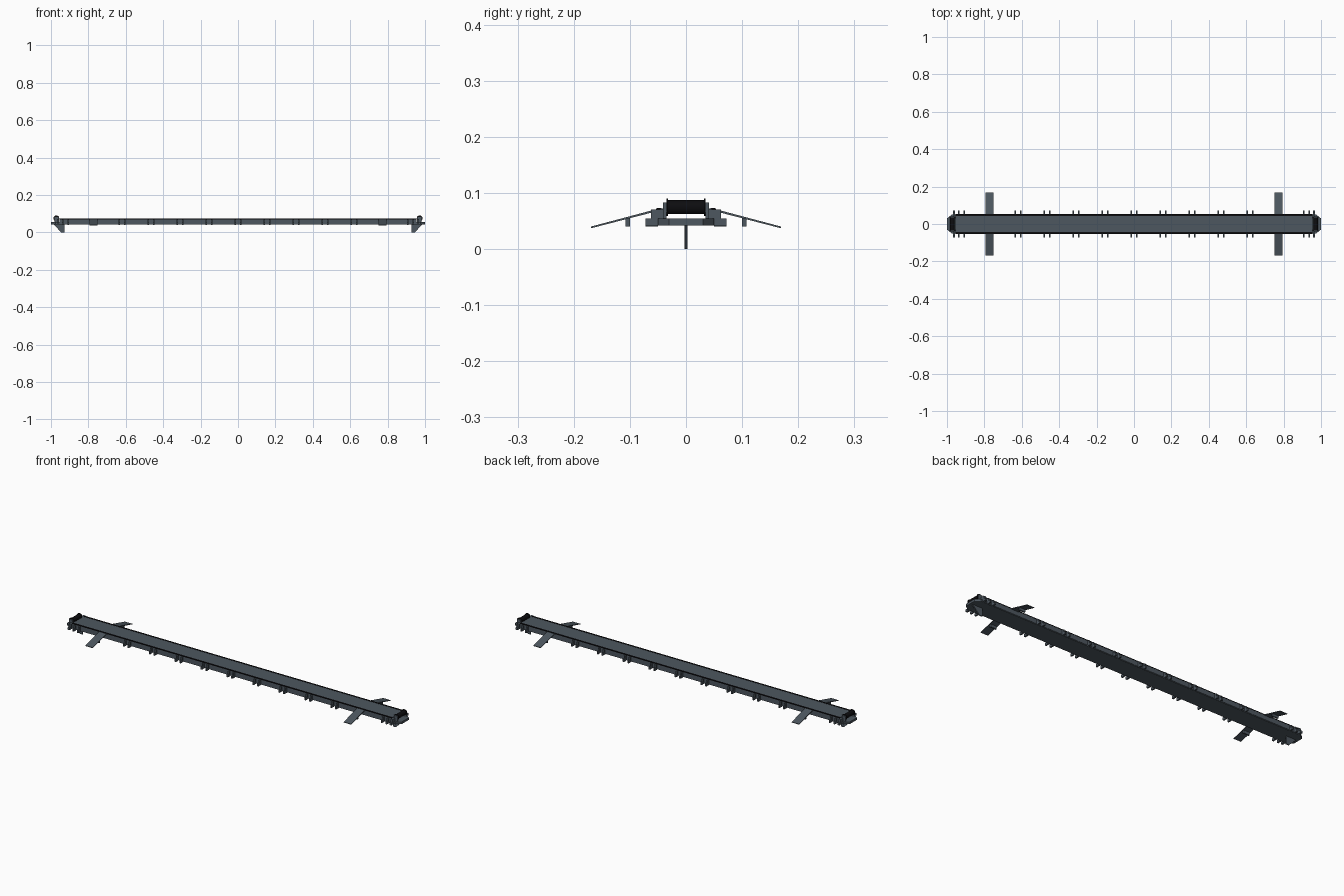
import bpy, bmesh, math
from mathutils import Matrix

cube = bpy.data.objects.get("Cube")
if cube:
    bpy.data.objects.remove(cube, do_unlink=True)


def material(name, rgb):
    m = bpy.data.materials.new(name)
    m.use_nodes = True
    color = (*rgb, 1)
    m.diffuse_color = color
    m.node_tree.nodes["Principled BSDF"].inputs["Base Color"].default_value = color
    return m


slate = material("slate metal", (0.075, 0.095, 0.115))
black = material("black rubber", (0.004, 0.004, 0.005))


def finish(name, bm, mat):
    bmesh.ops.recalc_face_normals(bm, faces=bm.faces)
    mesh = bpy.data.meshes.new(name)
    bm.to_mesh(mesh)
    bm.free()
    mesh.materials.append(mat)
    ob = bpy.data.objects.new(name, mesh)
    bpy.context.collection.objects.link(ob)
    return ob


def box(name, x, y, z, mat):
    """Box from (min, max) ranges."""
    bm = bmesh.new()
    bmesh.ops.create_cube(bm, size=1)
    for v in bm.verts:
        v.co = [r[0] if c < 0 else r[1] for c, r in zip(v.co, (x, y, z))]
    return finish(name, bm, mat)


def prism(name, profile, low, high, place, mat):
    """Extrude a 2D profile; place(a, b, depth) gives the 3D point."""
    bm = bmesh.new()
    face = bm.faces.new([bm.verts.new(place(a, b, low)) for a, b in profile])
    ext = bmesh.ops.extrude_face_region(bm, geom=[face])["geom"]
    for v, (a, b) in zip([g for g in ext if isinstance(g, bmesh.types.BMVert)], profile):
        v.co += place_vector(place, low, high)
    return finish(name, bm, mat)


def place_vector(place, low, high):
    from mathutils import Vector
    return Vector(place(0, 0, high)) - Vector(place(0, 0, low))


def cylinder(name, x, y0, y1, z, radius, mat):
    """Cylinder lying along y."""
    bm = bmesh.new()
    bmesh.ops.create_cone(bm, cap_ends=True, segments=24, radius1=radius, radius2=radius,
                          depth=y1 - y0, matrix=Matrix.Translation((x, (y0 + y1) / 2, z))
                          @ Matrix.Rotation(math.pi / 2, 4, "X"))
    ob = finish(name, bm, mat)
    for p in ob.data.polygons:
        p.use_smooth = len(p.vertices) == 4
    return ob


def span(a, b, sign):
    return sorted((a * sign, b * sign))


# Hollow beam: floor, deck and side walls
box("beam_floor", (-0.96, 0.96), (-0.05, 0.05), (0.042, 0.054), slate)
box("deck", (-0.955, 0.955), (-0.045, 0.045), (0.062, 0.072), slate)
for s, side in ((1, "back"), (-1, "front")):
    box(f"{side}_wall", (-0.955, 0.955), span(0.038, 0.052, s), (0.045, 0.0695), slate)
    box(f"{side}_deck_edge", (-0.955, 0.955), span(0.044, 0.053, s), (0.0695, 0.073), black)

    # Paired mounting pegs along the beam
    stations = [-0.922] + [-0.62 + 0.155 * i for i in range(9)] + [0.922]
    for i, x in enumerate(stations):
        for dx in (-0.014, 0.014):
            box(f"{side}_peg_{i}", (x + dx - 0.004, x + dx + 0.004),
                span(0.05, 0.072, s), (0.04, 0.054), slate)
            box(f"{side}_peg_web_{i}", (x + dx - 0.004, x + dx + 0.004),
                span(0.05, 0.062, s), (0.054, 0.068), slate)

    # Sloping outriggers with a short support
    for x in (-0.772, 0.772):
        prism(f"{side}_outrigger",
              [(0.045 * s, 0.073), (0.169 * s, 0.040), (0.169 * s, 0.037), (0.045 * s, 0.069)],
              x - 0.022, x + 0.022, lambda a, b, d: (d, a, b), slate)
        box(f"{side}_outrigger_foot", (x - 0.018, x + 0.018),
            span(0.1, 0.108, s), (0.04, 0.055), slate)

# Ends: tapered plate, keel fin, roller, flanges and bearings
for s, end in ((1, "left"), (-1, "right")):
    prism(f"{end}_end_plate",
          [(0.95 * s, -0.05), (0.975 * s, -0.05), (s, -0.03),
           (s, 0.03), (0.975 * s, 0.05), (0.95 * s, 0.05)],
          0.042, 0.054, lambda a, b, d: (a, b, d), slate)
    prism(f"{end}_keel_fin",
          [(0.988 * s, 0.044), (0.945 * s, 0), (0.928 * s, 0), (0.928 * s, 0.044)],
          -0.003, 0.003, lambda a, b, d: (a, d, b), slate)
    cylinder(f"{end}_roller", 0.971 * s, -0.034, 0.034, 0.0745, 0.0125, black)
    for t in (1, -1):
        a, b = span(0.032, 0.035, t)
        cylinder(f"{end}_roller_flange", 0.971 * s, a, b, 0.0745, 0.0155, black)
        box(f"{end}_roller_bracket", span(0.96, 0.982, s), span(0.035, 0.041, t),
            (0.05, 0.083), slate)
        box(f"{end}_bearing_foot", span(0.956, 0.968, s), span(0.04, 0.072, t),
            (0.042, 0.054), slate)
        box(f"{end}_bearing_block", span(0.956, 0.968, s), span(0.04, 0.062, t),
            (0.054, 0.07), slate)
